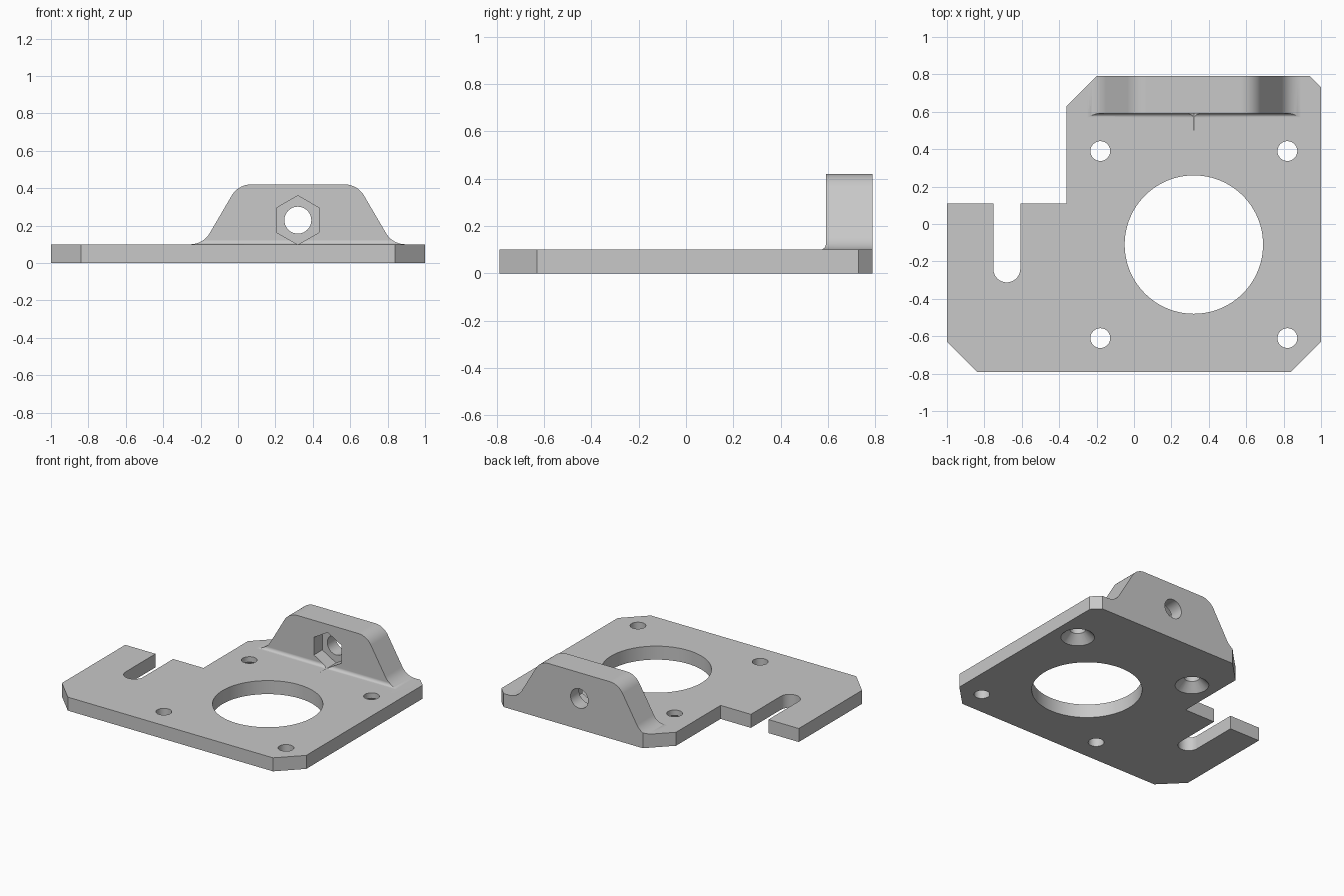
import bpy, bmesh
from math import cos, sin, radians
from mathutils import Matrix

if "Cube" in bpy.data.objects:
    bpy.data.objects.remove(bpy.data.objects["Cube"], do_unlink=True)


def arc(cx, cy, r, start, end, n):
    """Points along an arc, angles in degrees."""
    angles = [radians(start + (end - start) * i / n) for i in range(n + 1)]
    return [(cx + r * cos(a), cy + r * sin(a)) for a in angles]


def circle(cx, cy, r, n, start=0):
    return arc(cx, cy, r, start, start + 360, n)[:-1]


def make_object(name, bm):
    bmesh.ops.recalc_face_normals(bm, faces=bm.faces)
    mesh = bpy.data.meshes.new(name)
    bm.to_mesh(mesh)
    bm.free()
    obj = bpy.data.objects.new(name, mesh)
    bpy.context.collection.objects.link(obj)
    return obj


def prism(name, points, axis, lo, hi):
    """Extrude a 2D profile along one axis."""
    place = {"X": lambda a, b, t: (t, a, b),
             "Y": lambda a, b, t: (a, t, b),
             "Z": lambda a, b, t: (a, b, t)}[axis]
    bm = bmesh.new()
    ends = [[bm.verts.new(place(a, b, t)) for a, b in points] for t in (lo, hi)]
    for ring in ends:
        bm.faces.new(ring)
    for i in range(len(points)):
        j = (i + 1) % len(points)
        bm.faces.new((ends[0][i], ends[0][j], ends[1][j], ends[1][i]))
    return make_object(name, bm)


def cut(body, cutter):
    """Subtract the cutter and discard it."""
    cutter.hide_render = True
    mod = body.modifiers.new("cut", "BOOLEAN")
    mod.operation = "DIFFERENCE"
    mod.solver = "EXACT"
    mod.object = cutter
    bpy.context.view_layer.objects.active = body
    bpy.ops.object.modifier_apply(modifier=mod.name)
    bpy.data.objects.remove(cutter, do_unlink=True)


PLATE, LUG_X, LUG_Z = 0.1, 0.32, 0.229

# Footprint with chamfered corners, side step and open slot
footprint = [(-0.84, -0.79), (0.84, -0.79), (1, -0.63), (1, 0.73), (0.94, 0.79),
             (-0.2, 0.79), (-0.36, 0.63), (-0.36, 0.11), (-0.608, 0.11)]
footprint += arc(-0.68, -0.24, 0.072, 0, -180, 24)
footprint += [(-0.752, 0.11), (-1, 0.11), (-1, -0.63)]
bracket = prism("mounting_bracket", footprint, "Z", 0, 0.5)

# Upright lug outline: flared foot and rounded shoulder, mirrored
flank = arc(-0.255, 0.22, 0.12, -90, -30, 12) + arc(0.07, 0.3, 0.12, 150, 90, 12)
mirrored = [(2 * LUG_X - x, z) for x, z in reversed(flank)]
above = [(-1.2, PLATE)] + flank + mirrored + [(1.9, PLATE), (1.9, 0.7), (-1.2, 0.7)]
cut(bracket, prism("lug_outline_cutter", above, "Y", -1.2, 1.2))

# Space in front of the lug, with a small fillet along its foot
front = [(-1.2, PLATE)] + arc(0.568, 0.124, 0.024, -90, 0, 8)
front += [(0.592, 0.7), (-1.2, 0.7)]
cut(bracket, prism("lug_front_cutter", front, "X", -1.3, 1.3))

# Large central opening
cut(bracket, prism("opening_cutter", circle(LUG_X, -0.11, 0.37, 96), "Z", -0.1, 0.2))

# Four screw holes, the rear pair countersunk from below
for x in (-0.18, 0.82):
    for y in (-0.61, 0.39):
        cut(bracket, prism("screw_hole_cutter", circle(x, y, 0.053, 40), "Z", -0.1, 0.2))
    bm = bmesh.new()
    bmesh.ops.create_cone(bm, cap_ends=True, segments=40, radius1=0.123, radius2=0.043,
                          depth=0.08, matrix=Matrix.Translation((x, 0.39, 0.03)))
    cut(bracket, make_object("countersink_cutter", bm))

# Bolt hole and hexagonal nut pocket in the lug
cut(bracket, prism("bolt_hole_cutter", circle(LUG_X, LUG_Z, 0.072, 40), "Y", 0.5, 0.9))
cut(bracket, prism("nut_pocket_cutter", circle(LUG_X, LUG_Z, 0.131, 6, 30), "Y", 0.5, 0.69))

# Plain grey finish
grey = bpy.data.materials.new("plain_grey")
grey.use_nodes = True
color = (0.58, 0.58, 0.58, 1)
grey.diffuse_color = color
grey.node_tree.nodes["Principled BSDF"].inputs["Base Color"].default_value = color
bracket.data.materials.clear()
bracket.data.materials.append(grey)

# Smooth curves with crisp edges
bpy.ops.object.select_all(action="DESELECT")
bracket.select_set(True)
bpy.context.view_layer.objects.active = bracket
bpy.ops.object.shade_smooth_by_angle(angle=radians(25))
weighted = bracket.modifiers.new("even_shading", "WEIGHTED_NORMAL")
weighted.keep_sharp = True
